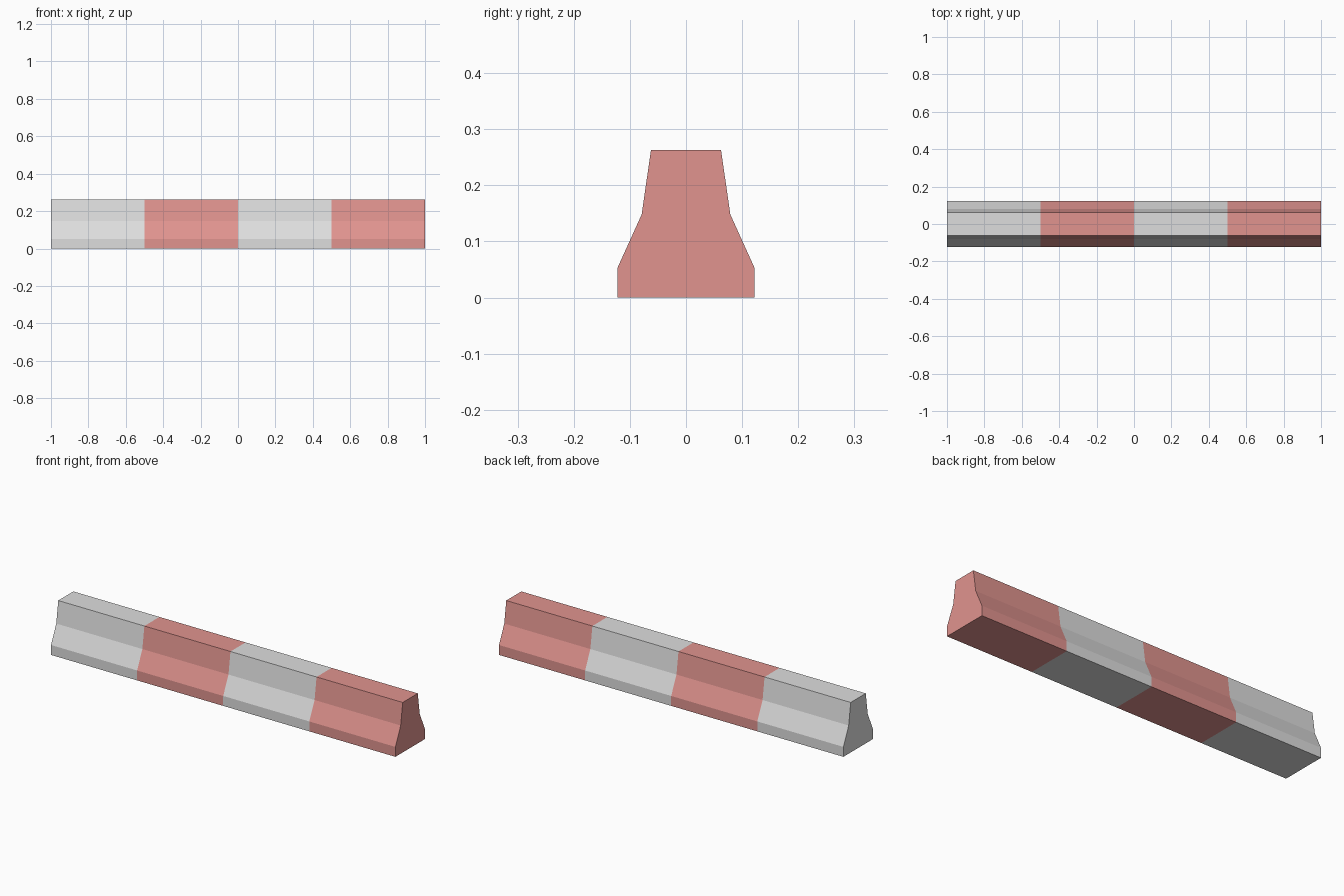
import bpy, bmesh

if "Cube" in bpy.data.objects:
    bpy.data.objects.remove(bpy.data.objects["Cube"])

def material(name, rgb):
    m = bpy.data.materials.new(name)
    m.diffuse_color = (*rgb, 1.0)
    m.use_nodes = True
    m.node_tree.nodes["Principled BSDF"].inputs["Base Color"].default_value = m.diffuse_color
    return m

# Half of the barrier cross-section (y, z), mirrored to the other side
half = [(0.1225, 0.0), (0.1225, 0.052), (0.079, 0.148), (0.0625, 0.2625)]
profile = half + [(-y, z) for y, z in reversed(half)]

SEGMENTS = 4
LENGTH = 2.0

bm = bmesh.new()

# Cross-section rings along the length
rings = []
for i in range(SEGMENTS + 1):
    x = -LENGTH / 2 + LENGTH * i / SEGMENTS
    rings.append([bm.verts.new((x, y, z)) for y, z in profile])

# Side walls, alternating white and red per segment
n = len(profile)
for i in range(SEGMENTS):
    a, b = rings[i], rings[i + 1]
    for j in range(n):
        k = (j + 1) % n
        face = bm.faces.new((a[j], a[k], b[k], b[j]))
        face.material_index = i % 2

# End caps
bm.faces.new(rings[0]).material_index = 0
bm.faces.new(rings[-1]).material_index = (SEGMENTS - 1) % 2

bmesh.ops.recalc_face_normals(bm, faces=bm.faces[:])
mesh = bpy.data.meshes.new("road_barrier")
bm.to_mesh(mesh)
bm.free()

mesh.materials.append(material("white paint", (0.73, 0.73, 0.73)))
mesh.materials.append(material("faded red paint", (0.75, 0.295, 0.275)))
barrier = bpy.data.objects.new("road_barrier", mesh)
bpy.context.collection.objects.link(barrier)
